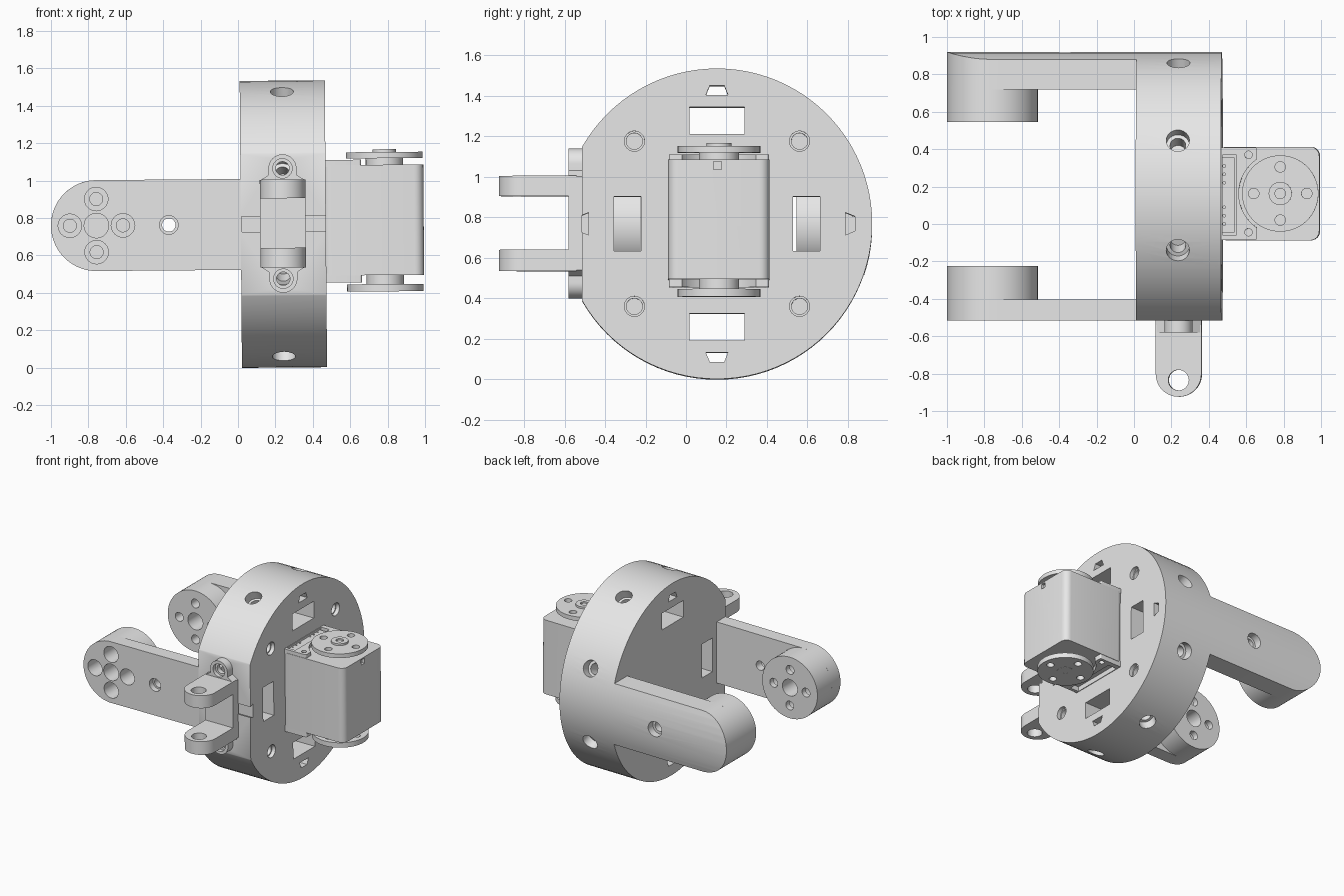
import bpy, bmesh, math
from mathutils import Matrix, Vector

cube = bpy.data.objects.get("Cube")
if cube:
    bpy.data.objects.remove(cube, do_unlink=True)

grey = bpy.data.materials.new("light grey")
grey.use_nodes = True
grey.diffuse_color = (0.8, 0.8, 0.8, 1)
grey.node_tree.nodes["Principled BSDF"].inputs["Base Color"].default_value = (0.8, 0.8, 0.8, 1)

PLACE = {"X": lambda u, v, w: (w, u, v), "Y": lambda u, v, w: (u, w, v), "Z": lambda u, v, w: (u, v, w)}
HUB = Vector((0, 0.153, 0.767))   # drum axis runs along x through here
DRUM_R = 0.767
MID = HUB.z
parts = []


def prism(name, pts, axis, lo, hi):
    """Extrude a 2D outline along an axis."""
    bm = bmesh.new()
    face = bm.faces.new([bm.verts.new(PLACE[axis](u, v, lo)) for u, v in pts])
    out = bmesh.ops.extrude_face_region(bm, geom=[face])
    shift = Vector(PLACE[axis](0, 0, hi - lo))
    bmesh.ops.translate(bm, vec=shift, verts=[g for g in out["geom"] if isinstance(g, bmesh.types.BMVert)])
    bmesh.ops.recalc_face_normals(bm, faces=bm.faces)
    mesh = bpy.data.meshes.new(name)
    bm.to_mesh(mesh)
    bm.free()
    mesh.materials.append(grey)
    ob = bpy.data.objects.new(name, mesh)
    bpy.context.collection.objects.link(ob)
    return ob


def arc(cx, cy, r, a0, a1, n=24):
    return [(cx + r * math.cos(math.radians(a0 + (a1 - a0) * i / n)),
             cy + r * math.sin(math.radians(a0 + (a1 - a0) * i / n))) for i in range(n + 1)]


def circle(cx, cy, r, n=32):
    return arc(cx, cy, r, 0, 360, n)[:-1]


def rect(u0, u1, v0, v1):
    return [(u0, v0), (u1, v0), (u1, v1), (u0, v1)]


def rounded(u0, u1, v0, v1, r):
    return (arc(u1 - r, v1 - r, r, 0, 90, 6) + arc(u0 + r, v1 - r, r, 90, 180, 6)
            + arc(u0 + r, v0 + r, r, 180, 270, 6) + arc(u1 - r, v0 + r, r, 270, 360, 6))


def spin(ob, angle):
    """Turn about the drum axis."""
    ob.data.transform(Matrix.Translation(HUB) @ Matrix.Rotation(math.radians(angle), 4, "X")
                      @ Matrix.Translation(-HUB))
    return ob


def boolean(ob, cutters, op="DIFFERENCE"):
    bpy.context.view_layer.objects.active = ob
    for c in cutters:
        mod = ob.modifiers.new("cut", "BOOLEAN")
        mod.operation, mod.object, mod.solver = op, c, "EXACT"
        bpy.ops.object.modifier_apply(modifier=mod.name)
        bpy.data.objects.remove(c, do_unlink=True)
    return ob


def add(ob):
    parts.append(ob)
    return ob


def hole(u, v, r, axis, lo, hi):
    return prism("hole", circle(u, v, r, 24), axis, lo, hi)


# Drum with a flat front side
drum = add(prism("drum", circle(HUB.y, MID, DRUM_R, 96), "X", 0.015, 0.47))
cuts = [prism("flat", rect(-1, -0.515, -0.1, 1.7), "X", -0.1, 0.6)]
for k in range(4):
    a = k * 90
    near = 0.375 if k % 2 else 0.443
    y = HUB.y
    cuts.append(spin(prism("slot", rect(y - 0.135, y + 0.135, MID + near, MID + near + 0.133), "X", -0.1, 0.6), a))
    tail = [(y - 0.055, MID + 0.635), (y + 0.055, MID + 0.635), (y + 0.036, MID + 0.682), (y - 0.036, MID + 0.682)]
    cuts.append(spin(prism("dovetail", tail, "X", -0.1, 0.6), a))
for sy in (-1, 1):
    for sz in (-1, 1):
        u, v = HUB.y + sy * 0.408, MID + sz * 0.408
        cuts += [hole(u, v, 0.05, "X", 0.44, 0.6), hole(u, v, 0.04, "X", 0.3, 0.5)]
for k in range(8):
    a = 22.5 + 45 * k
    top = MID + DRUM_R
    cuts += [spin(hole(0.24, HUB.y, 0.062, "Z", top - 0.07, top + 0.1), a),
             spin(hole(0.24, HUB.y, 0.042, "Z", top - 0.17, top), a)]
boolean(drum, cuts)

# Two arms with round end pads
AX, AR = -0.757, 0.243
stadium = [(0.02, MID - AR), (0.02, MID + AR)] + arc(AX, MID, AR, 90, 270, 40)


def pad_holes(lo, hi, r):
    return [hole(AX + 0.142 * math.cos(k * math.pi / 2), MID + 0.142 * math.sin(k * math.pi / 2), r, "Y", lo, hi)
            for k in range(4)]


front_arm = add(prism("front_arm", stadium, "Y", -0.515, -0.405))
boolean(front_arm, [hole(AX, MID, 0.066, "Y", -0.6, -0.3), hole(-0.37, MID, 0.05, "Y", -0.6, -0.47),
                    hole(-0.37, MID, 0.036, "Y", -0.5, -0.3)] + pad_holes(-0.6, -0.3, 0.063))
front_pad = add(prism("front_arm_pad", circle(AX, MID, AR, 64), "Y", -0.405, -0.225))
boolean(front_pad, [hole(AX, MID, 0.066, "Y", -0.5, -0.1)] + pad_holes(-0.5, -0.27, 0.063)
        + pad_holes(-0.3, -0.1, 0.035))
back_arm = add(prism("back_arm", stadium, "Y", 0.72, 1.0))
boolean(back_arm, [prism("round", circle(HUB.y, MID, DRUM_R, 96), "X", -1.2, 0.2)], "INTERSECT")
boolean(back_arm, [hole(-0.37, MID, 0.06, "Y", 0.86, 1.1), hole(-0.37, MID, 0.04, "Y", 0.6, 0.9)])
back_pad = add(prism("back_arm_pad", circle(AX, MID, AR, 64), "Y", 0.545, 0.72))
boolean(back_pad, [hole(AX, MID, 0.066, "Y", 0.4, 0.7)] + pad_holes(0.4, 0.7, 0.035))

# Front clip: plate with screw ears and two fork tines
CX, CZ = 0.24, 0.77
upper = [(0.362, 1.0), (0.315, 1.03)] + arc(CX, 1.065, 0.075, 0, 180) + [(0.165, 1.03), (0.118, 1.0)]
plate = add(prism("clip_plate", upper + [(2 * CX - x, 2 * CZ - z) for x, z in upper], "Y", -0.58, -0.513))
for z in (1.065, 2 * CZ - 1.065):
    boolean(plate, [hole(CX, z, 0.052, "Y", -0.7, -0.55), hole(CX, z, 0.036, "Y", -0.6, -0.4)])
tine = [(0.362, -0.54), (0.118, -0.54)] + arc(CX, -0.802, 0.122, 180, 360)
for name, lo, hi in (("lower_tine", 0.535, 0.64), ("upper_tine", 0.905, 1.005)):
    boolean(add(prism(name, tine, "Z", lo, hi)), [hole(CX, -0.835, 0.055, "Z", 0.3, 1.2)])

# Motor block with stepped end frames
HX, HY = 0.785, 0.163
motor = add(prism("motor_body", rounded(0.45, 0.993, -0.088, 0.413, 0.05), "Z", 0.49, 1.08))
boolean(motor, [prism("cable_notch", rect(0.135, 0.175, 1.03, 1.07), "X", 0.97, 1.1)])
for name, lo, hi in (("top", 1.07, 1.108), ("bottom", 0.452, 0.5)):
    frame = add(prism("motor_frame_" + name, rounded(0.46, 0.66, -0.085, 0.41, 0.012), "Z", lo, hi))
    boolean(frame, [prism("recess", circle(HX, HY, 0.222, 48), "Z", 0.3, 1.2),
                    prism("socket", rect(0.475, 0.55, -0.06, 0.37), "Z", 0.3, 1.2),
                    hole(0.615, 0.37, 0.02, "Z", 0.3, 1.2), hole(0.615, -0.044, 0.02, "Z", 0.3, 1.2)])
connector = add(prism("connector", rect(0.475, 0.54, -0.045, 0.355), "Z", 1.07, 1.092))
pins = [hole(0.485, y + k * 0.045, 0.007, "Z", 1.08, 1.2) for y in (0, 0.22) for k in range(3)]
boolean(connector, pins)

# Output horns on both ends of the motor
for name, neck, disc, hub in (("top", (1.07, 1.12), (1.115, 1.148), (1.14, 1.163)),
                              ("bottom", (0.43, 0.5), (0.403, 0.442), (0.402, 0.42))):
    add(prism(name + "_horn_neck", circle(HX, HY, 0.1), "Z", *neck))
    horn = add(prism(name + "_horn", circle(HX, HY, 0.204, 64), "Z", *disc))
    boolean(horn, [hole(HX + 0.142 * math.cos(k * math.pi / 2), HY + 0.142 * math.sin(k * math.pi / 2),
                        0.028, "Z", 0.3, 1.3) for k in range(4)])
    boss = add(prism(name + "_horn_hub", circle(HX, HY, 0.062), "Z", *hub))
    end = hub[1] if name == "top" else hub[0]
    boolean(boss, [hole(HX, HY, 0.028, "Z", end - 0.012, end + 0.012)])

# Slight lean of the whole assembly, then smooth shading with sharp edges
pivot = Vector((0.24, 0, MID))
lean = Matrix.Translation(pivot) @ Matrix.Rotation(-0.008, 4, "Y") @ Matrix.Translation(-pivot)
for ob in parts:
    ob.data.transform(lean)
    ob.select_set(True)
bpy.context.view_layer.objects.active = parts[0]
bpy.ops.object.shade_smooth_by_angle(angle=math.radians(30))
